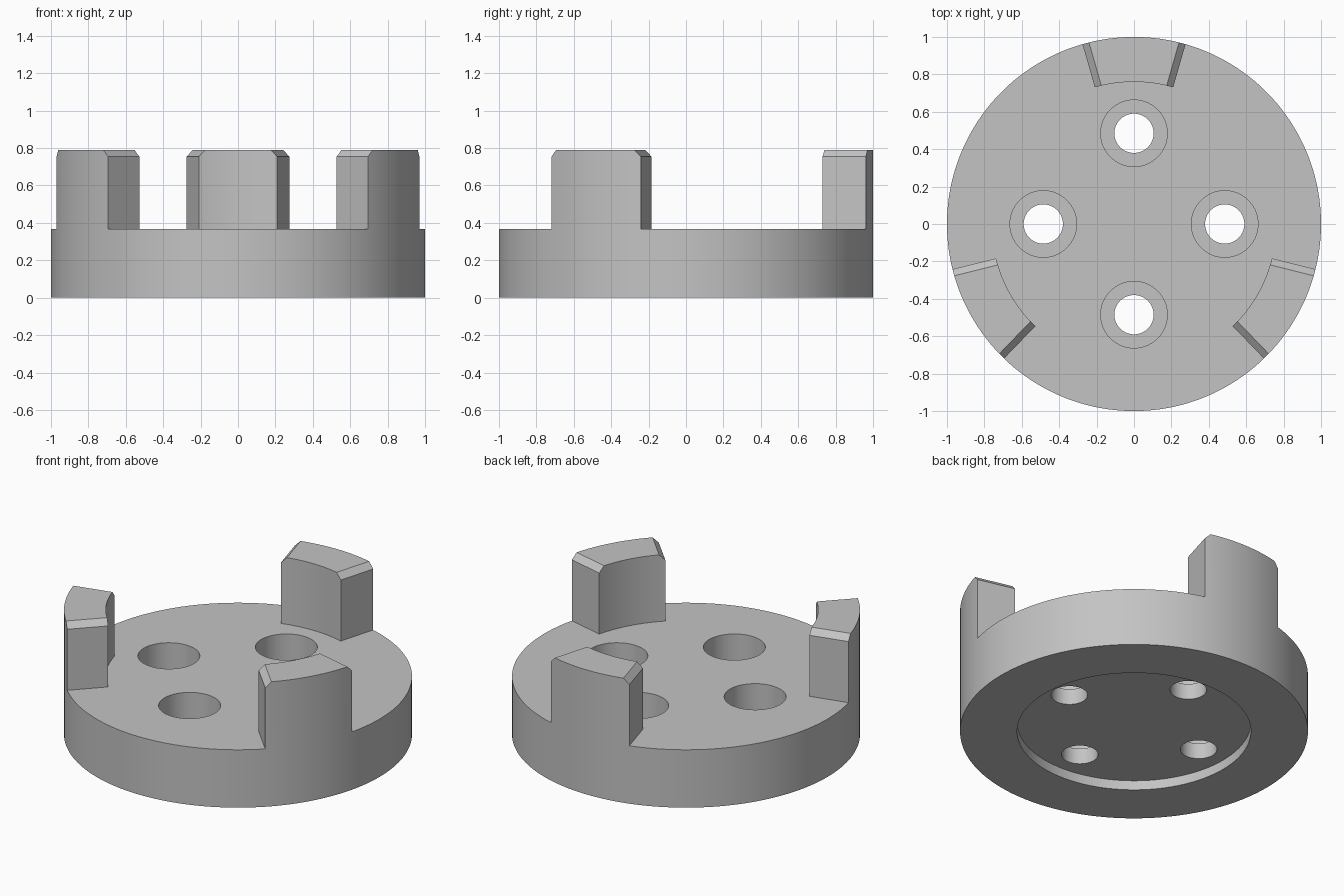
import bpy, bmesh
from math import sin, cos, radians, pi
from mathutils import Vector, Matrix

cube = bpy.data.objects.get("Cube")
if cube:
    bpy.data.objects.remove(cube, do_unlink=True)

BASE_TOP, JAW_TOP = 0.367, 0.79
JAW_INNER, JAW_HALF, CHAMFER = 0.76, 16, 0.036
RECESS_R, RECESS_Z = 0.672, 0.06
HOLE_DIST, HOLE_R, BORE_R, BORE_Z = 0.485, 0.105, 0.178, 0.16

grey = bpy.data.materials.new("light_grey")
grey.use_nodes = True
colour = (0.55, 0.55, 0.55, 1)
grey.diffuse_color = colour
grey.node_tree.nodes["Principled BSDF"].inputs["Base Color"].default_value = colour


def cylinder(name, radius, z0, z1, x=0, y=0, sides=64):
    bpy.ops.mesh.primitive_cylinder_add(vertices=sides, radius=radius, depth=z1 - z0,
                                        location=(x, y, (z0 + z1) / 2))
    ob = bpy.context.object
    ob.name = name
    return ob


def cut(target, cutter):
    mod = target.modifiers.new("cut", "BOOLEAN")
    mod.operation, mod.solver, mod.object = "DIFFERENCE", "EXACT", cutter
    bpy.context.view_layer.objects.active = target
    bpy.ops.object.modifier_apply(modifier=mod.name)
    bpy.data.objects.remove(cutter, do_unlink=True)


def finish(ob):
    ob.data.materials.clear()
    ob.data.materials.append(grey)
    bpy.ops.object.select_all(action="DESELECT")
    ob.select_set(True)
    bpy.context.view_layer.objects.active = ob
    bpy.ops.object.shade_smooth_by_angle(angle=radians(30))


# Round base with a shallow recess underneath and four counterbored holes
base = cylinder("base_disc", 1, 0, BASE_TOP, sides=180)
cut(base, cylinder("recess_cutter", RECESS_R, -0.1, RECESS_Z, sides=128))
for i in range(4):
    x, y = HOLE_DIST * cos(i * pi / 2), HOLE_DIST * sin(i * pi / 2)
    cut(base, cylinder("bore_cutter", BORE_R, BORE_Z, 0.5, x, y))
    cut(base, cylinder("hole_cutter", HOLE_R, -0.1, 0.5, x, y))
finish(base)


# Upright arc-shaped jaw with radial ends, chamfered along their top edges
def jaw(name, heading):
    bm = bmesh.new()
    steps = [radians(a) for a in range(-JAW_HALF, JAW_HALF + 1, 2)]
    outline = [(cos(a), sin(a)) for a in steps]
    outline += [(JAW_INNER * cos(a), JAW_INNER * sin(a)) for a in reversed(steps)]
    face = bm.faces.new([bm.verts.new((x, y, BASE_TOP)) for x, y in outline])
    top = bmesh.ops.extrude_face_region(bm, geom=[face], use_keep_orig=True)["geom"]
    bmesh.ops.translate(bm, vec=(0, 0, JAW_TOP - BASE_TOP),
                        verts=[v for v in top if isinstance(v, bmesh.types.BMVert)])
    for side in (-1, 1):
        a = radians(JAW_HALF * side)
        normal = Vector((-sin(a) * side, cos(a) * side, 1)).normalized()
        res = bmesh.ops.bisect_plane(bm, geom=bm.verts[:] + bm.edges[:] + bm.faces[:],
                                     plane_co=(cos(a), sin(a), JAW_TOP - CHAMFER),
                                     plane_no=normal, clear_outer=True)
        rim = [e for e in res["geom_cut"] if isinstance(e, bmesh.types.BMEdge)]
        bmesh.ops.edgenet_fill(bm, edges=rim)
    bmesh.ops.recalc_face_normals(bm, faces=bm.faces[:])
    bm.transform(Matrix.Rotation(radians(heading), 4, "Z"))
    mesh = bpy.data.meshes.new(name)
    bm.to_mesh(mesh)
    bm.free()
    ob = bpy.data.objects.new(name, mesh)
    bpy.context.collection.objects.link(ob)
    finish(ob)


for name, heading in (("back_jaw", 90), ("right_jaw", 210), ("left_jaw", 330)):
    jaw(name, heading)
